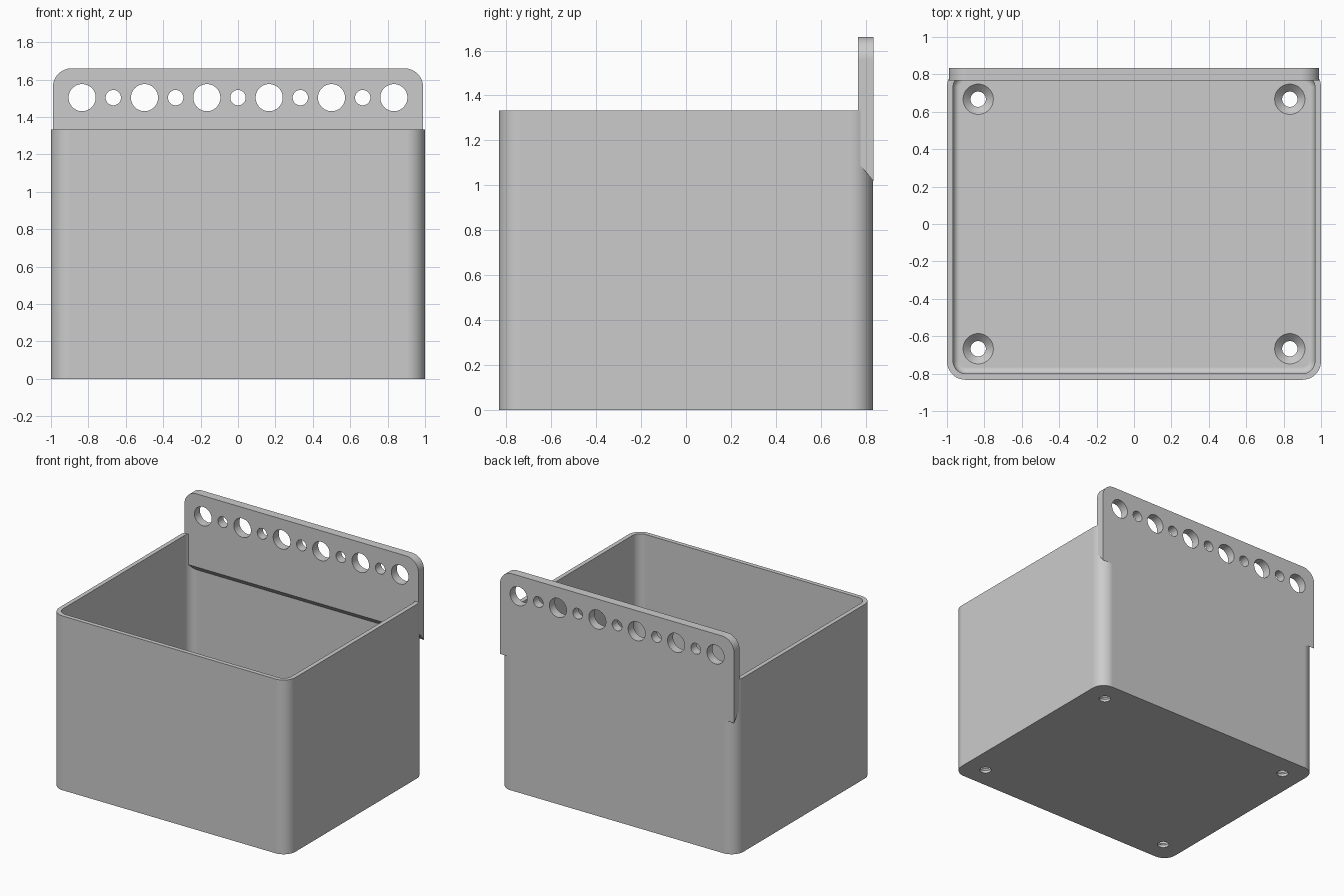
import bpy
import bmesh
from math import cos, sin, pi, radians
from mathutils import Vector

if "Cube" in bpy.data.objects:
    bpy.data.objects.remove(bpy.data.objects["Cube"], do_unlink=True)

HALF_X, HALF_Y, HEIGHT = 1.0, 0.833, 1.333
WALL, CORNER, FLOOR, FILLET = 0.033, 0.1, 0.06, 0.035
PLATE_FRONT, PLATE_BACK, PLATE_TOP = 0.767, 0.834, 1.66

grey = bpy.data.materials.new("light grey plastic")
grey.use_nodes = True
grey.diffuse_color = (0.6, 0.6, 0.6, 1)
grey.node_tree.nodes["Principled BSDF"].inputs["Base Color"].default_value = (0.6, 0.6, 0.6, 1)


def make_object(name, bm):
    bmesh.ops.recalc_face_normals(bm, faces=bm.faces)
    mesh = bpy.data.meshes.new(name)
    bm.to_mesh(mesh)
    bm.free()
    mesh.materials.append(grey)
    obj = bpy.data.objects.new(name, mesh)
    bpy.context.scene.collection.objects.link(obj)
    return obj


def rounded_rect(hx, hy, r, steps=12):
    """Outline points of a rounded rectangle, counter-clockwise."""
    points = []
    for quarter, (sx, sy) in enumerate([(1, 1), (-1, 1), (-1, -1), (1, -1)]):
        for i in range(steps + 1):
            a = (quarter + i / steps) * pi / 2
            points.append((sx * (hx - r) + r * cos(a), sy * (hy - r) + r * sin(a)))
    return points


def circle(x, y, r, steps=48):
    return [(x + r * cos(2 * pi * i / steps), y + r * sin(2 * pi * i / steps))
            for i in range(steps)]


def loft(bm, rings):
    """Skin a list of 3D rings with equal point counts and cap both ends."""
    loops = [[bm.verts.new(p) for p in ring] for ring in rings]
    n = len(loops[0])
    for a, b in zip(loops, loops[1:]):
        for i in range(n):
            j = (i + 1) % n
            bm.faces.new((a[i], a[j], b[j], b[i]))
    bm.faces.new(loops[0][::-1])
    bm.faces.new(loops[-1])


def cut(obj, cutter):
    """Subtract the cutter, bake the result and remove the cutter."""
    cutter.hide_render = True
    mod = obj.modifiers.new("holes", "BOOLEAN")
    mod.operation = "DIFFERENCE"
    mod.solver = "EXACT"
    mod.object = cutter
    bpy.context.view_layer.update()
    evaluated = obj.evaluated_get(bpy.context.evaluated_depsgraph_get())
    mesh = bpy.data.meshes.new_from_object(evaluated)
    obj.modifiers.clear()
    obj.data = mesh
    bpy.data.objects.remove(cutter, do_unlink=True)


def finish(obj):
    bpy.ops.object.select_all(action="DESELECT")
    obj.select_set(True)
    bpy.context.view_layer.objects.active = obj
    bpy.ops.object.shade_smooth_by_angle(angle=radians(30))
    obj.modifiers.new("clean shading", "WEIGHTED_NORMAL").keep_sharp = True


# Open box: outer wall, rim, inner wall and a small fillet down to the floor
profile = [(0, 0), (0, HEIGHT), (WALL, HEIGHT)]
for i in range(7):
    a = i / 6 * pi / 2
    profile.append((WALL + FILLET * (1 - cos(a)), FLOOR + FILLET * (1 - sin(a))))
bm = bmesh.new()
loft(bm, [[(x, y, z) for x, y in rounded_rect(HALF_X - d, HALF_Y - d, CORNER - d)]
          for d, z in profile])
box = make_object("open_box", bm)

# Countersunk screw holes in the floor
bm = bmesh.new()
for sx in (-1, 1):
    for sy in (-1, 1):
        loft(bm, [[(x, y, z) for x, y in circle(sx * 0.833, sy * 0.667, r)]
                  for r, z in [(0.041, -0.05), (0.041, FLOOR - 0.04),
                               (0.081, FLOOR), (0.081, FLOOR + 0.1)]])
cut(box, make_object("screw_hole_cutter", bm))
finish(box)

# Hanging plate: rounded top corners, sloping underside
bm = bmesh.new()
outline = rounded_rect(0.99, 0.4, CORNER)
loft(bm, [[(x, y, z + PLATE_TOP - 0.4) for x, z in outline] for y in (PLATE_FRONT, PLATE_BACK)])
result = bmesh.ops.bisect_plane(
    bm, geom=bm.verts[:] + bm.edges[:] + bm.faces[:], clear_inner=True,
    plane_co=Vector((0, PLATE_FRONT, 1.1)), plane_no=Vector((0, 0.08, 0.067)).normalized())
bmesh.ops.holes_fill(bm, edges=[e for e in bm.edges if e.is_boundary], sides=0)
plate = make_object("hanging_plate", bm)

# Alternating large and small holes along the plate
bm = bmesh.new()
for i in range(11):
    ring = circle((i - 5) / 6, 1.503, 0.0725 if i % 2 == 0 else 0.041)
    loft(bm, [[(x, y, z) for x, z in ring] for y in (0.7, 0.9)])
cut(plate, make_object("plate_hole_cutter", bm))
finish(plate)
